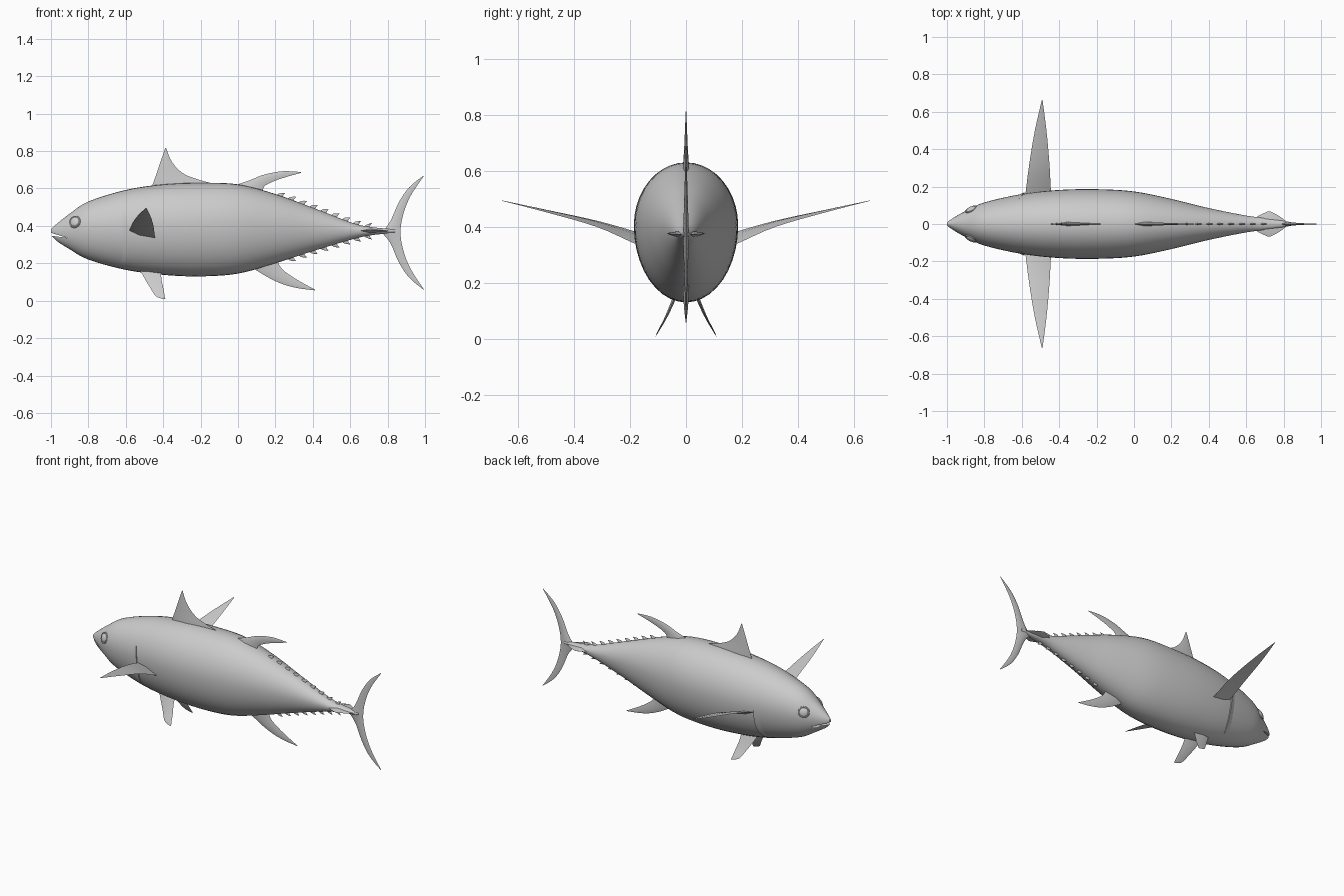
import bpy, bmesh, math
from mathutils import Vector

default_cube = bpy.data.objects.get("Cube")
if default_cube:
    bpy.data.objects.remove(default_cube, do_unlink=True)

grey = bpy.data.materials.new("plain grey")
grey.use_nodes = True
grey.diffuse_color = (.6, .6, .6, 1)
grey.node_tree.nodes["Principled BSDF"].inputs["Base Color"].default_value = (.6, .6, .6, 1)


def finish(obj, name, angle=40):
    """Name an object, colour it and smooth its shading."""
    obj.name = name
    obj.data.materials.clear()
    obj.data.materials.append(grey)
    bpy.ops.object.select_all(action='DESELECT')
    obj.select_set(True)
    bpy.context.view_layer.objects.active = obj
    bpy.ops.object.shade_smooth_by_angle(angle=math.radians(angle))
    return obj


def loft(name, rings, angle=40):
    """Skin a row of equal closed rings and cap both ends."""
    bm = bmesh.new()
    rows = [[bm.verts.new(point) for point in ring] for ring in rings]
    for near, far in zip(rows, rows[1:]):
        for i in range(len(near)):
            j = (i + 1) % len(near)
            bm.faces.new((near[i], near[j], far[j], far[i]))
    bm.faces.new(rows[0])
    bm.faces.new(reversed(rows[-1]))
    bmesh.ops.recalc_face_normals(bm, faces=bm.faces)
    mesh = bpy.data.meshes.new(name)
    bm.to_mesh(mesh)
    bm.free()
    obj = bpy.data.objects.new(name, mesh)
    bpy.context.collection.objects.link(obj)
    return finish(obj, name, angle)


def smooth_path(points, steps):
    """Pass a soft curve through a list of points."""
    pts = [Vector(p) for p in points]
    path = []
    for i in range(len(pts) - 1):
        a, b = pts[i], pts[i + 1]
        before, after = pts[max(i - 1, 0)], pts[min(i + 2, len(pts) - 1)]
        for k in range(steps):
            t = k / steps
            path.append(a + .5 * t * (b - before + t * (2 * before - 5 * a + 4 * b - after
                                                        + t * (3 * (a - b) + after - before))))
    return path + [pts[-1]]


def fin(name, lead, trail, thick, steps=4):
    """Blade between a leading and a trailing edge, thinning toward the tip."""
    lead, trail = smooth_path(lead, steps), smooth_path(trail, steps)
    normal = (trail[0] - lead[0]).cross(lead[-1] - lead[0]).normalized()
    rings = []
    for i, (a, b) in enumerate(zip(lead, trail)):
        bulge = normal * thick * (1.05 - i / (len(lead) - 1)) / 2
        middle = a.lerp(b, .4)
        rings.append([a, middle + bulge, b, middle - bulge])
    return loft(name, rings)


def upright(points):
    return [(x, 0, z) for x, z in points]


# Body stations: top height, bottom height, half width along the length
stations = [(-1, .382, .352, .008), (-.97, .41, .32, .03), (-.9, .465, .275, .07),
            (-.8, .53, .22, .115), (-.6, .592, .165, .16), (-.4, .622, .138, .182),
            (-.2, .63, .13, .186), (0, .622, .145, .174), (.2, .57, .2, .134),
            (.4, .497, .265, .085), (.6, .42, .325, .045), (.7, .395, .348, .032),
            (.84, .382, .364, .01)]
spine = smooth_path([Vector(s) for s in stations], 5)


def section(x):
    """Body top, bottom and half width at a given length."""
    for a, b in zip(spine, spine[1:]):
        if x <= b[0]:
            return a.lerp(b, (x - a[0]) / (b[0] - a[0]))[1:]
    return spine[-1][1:]


def skin(x, angle):
    """Point on the body surface, angle measured up from the side."""
    top, bottom, half = section(x)
    waist = bottom + (top - bottom) * .55
    reach = top - waist if math.sin(angle) > 0 else waist - bottom
    return Vector((x, half * math.cos(angle), waist + reach * math.sin(angle)))


body = loft("body", [[skin(p[0], math.tau * i / 40) for i in range(40)] for p in spine])

# Open mouth cut into the snout
mouth = [(-1.03, .372), (-.91, .335), (-1.03, .352)]
cutter = loft("mouth_cutter", [[(x, y, z) for x, z in mouth] for y in (-.2, .2)])
cutter.hide_render = True
cut = body.modifiers.new("mouth", 'BOOLEAN')
cut.operation, cut.object, cut.solver = 'DIFFERENCE', cutter, 'EXACT'
bpy.context.view_layer.objects.active = body
bpy.ops.object.modifier_apply(modifier=cut.name)
bpy.data.objects.remove(cutter, do_unlink=True)

# Fins on the centre line
fin("first_dorsal_fin",
    upright([(-.47, .58), (-.455, .625), (-.435, .68), (-.41, .755), (-.388, .818)]),
    upright([(-.09, .615), (-.22, .65), (-.3, .685), (-.355, .745), (-.384, .816)]), .024)
fin("second_dorsal_fin",
    upright([(-.04, .61), (.06, .643), (.14, .674), (.24, .692), (.338, .688)]),
    upright([(.13, .57), (.14, .61), (.19, .638), (.26, .662), (.338, .684)]), .024)
fin("anal_fin",
    upright([(.07, .18), (.16, .125), (.24, .088), (.32, .067), (.412, .055)]),
    upright([(.21, .22), (.23, .175), (.28, .135), (.34, .098), (.412, .059)]), .024)

# Crescent tail, one lobe up and one down
for label, side in (("upper", 1), ("lower", -1)):
    lead = [(.77, 0), (.815, .055), (.86, .155), (.915, .235), (.992, .298)]
    trail = [(.868, 0), (.875, .055), (.898, .135), (.935, .21), (.994, .296)]
    scale = 1 if side > 0 else 1.02
    edges = [upright([(x, .363 + side * z * scale + (.008 if side > 0 else 0) * (z > 0))
                      for x, z in edge]) for edge in (lead, trail)]
    fin(label + "_tail_fin", *edges, .022)

# Rows of finlets toward the tail
for i in range(9):
    x = .2 + .058 * i
    for label, edge, sign in (("upper", 0, 1), ("lower", 1, -1)):
        if sign < 0 and i == 0:
            continue
        base, end = section(x)[edge], section(x + .045)[edge]
        fin(f"{label}_finlet_{i + 1}",
            upright([(x, base - sign * .012), (x + .02, base + sign * .004),
                     (x + .05, end + sign * .022)]),
            upright([(x + .045, end - sign * .02), (x + .04, end + sign * .004),
                     (x + .052, end + sign * .02)]), .014, 2)

# Paired parts
for label, side in (("left", 1), ("right", -1)):
    def place(points):
        return [(x, side * y, z) for x, y, z in points]

    fin(label + "_pectoral_fin",
        place([(-.585, .12, .355), (-.578, .18, .382), (-.56, .32, .422),
               (-.53, .5, .461), (-.493, .662, .495)]),
        place([(-.44, .14, .325), (-.445, .19, .343), (-.452, .32, .4),
               (-.468, .5, .452), (-.489, .662, .494)]), .02)
    fin(label + "_pelvic_fin",
        place([(-.53, .03, .175), (-.5, .052, .12), (-.47, .075, .07), (-.44, .1, .025),
               (-.405, .108, .01)]),
        place([(-.41, .03, .175), (-.41, .052, .12), (-.4, .075, .07), (-.392, .1, .025),
               (-.388, .108, .008)]), .014)
    fin(label + "_tail_keel",
        place([(.62, 0, .372), (.66, .04, .374), (.715, .067, .376)]),
        place([(.83, 0, .372), (.78, .04, .374), (.73, .067, .376)]), .03)

    # Eye with a raised rim
    centre = skin(-.872, .38)
    centre.y *= side
    facing = Vector((-.5, side, .35)).to_track_quat('Z', 'Y').to_euler()
    bpy.ops.mesh.primitive_uv_sphere_add(segments=24, ring_count=12, radius=.027,
                                         location=centre, rotation=facing)
    eye = bpy.context.object
    eye.scale.z = .45
    finish(eye, label + "_eye")
    bpy.ops.mesh.primitive_torus_add(major_segments=28, minor_segments=8, major_radius=.029,
                                     minor_radius=.005, location=centre, rotation=facing)
    finish(bpy.context.object, label + "_eye_rim")

    # Gill cover edge lying along the cheek
    rings = []
    for i in range(25):
        t = i / 24
        angle = -1.1 + 1.6 * t
        spot = skin(-.605 + .02 * math.sin(math.pi * t), angle)
        lift = .006 * math.sin(math.pi * t) + .001
        out = Vector((0, math.cos(angle), math.sin(angle)))
        rings.append(place([spot - out * .01 + Vector((-.07, -.012, 0)), spot + out * lift,
                            spot - out * .01]))
    loft(label + "_gill_cover", rings)
